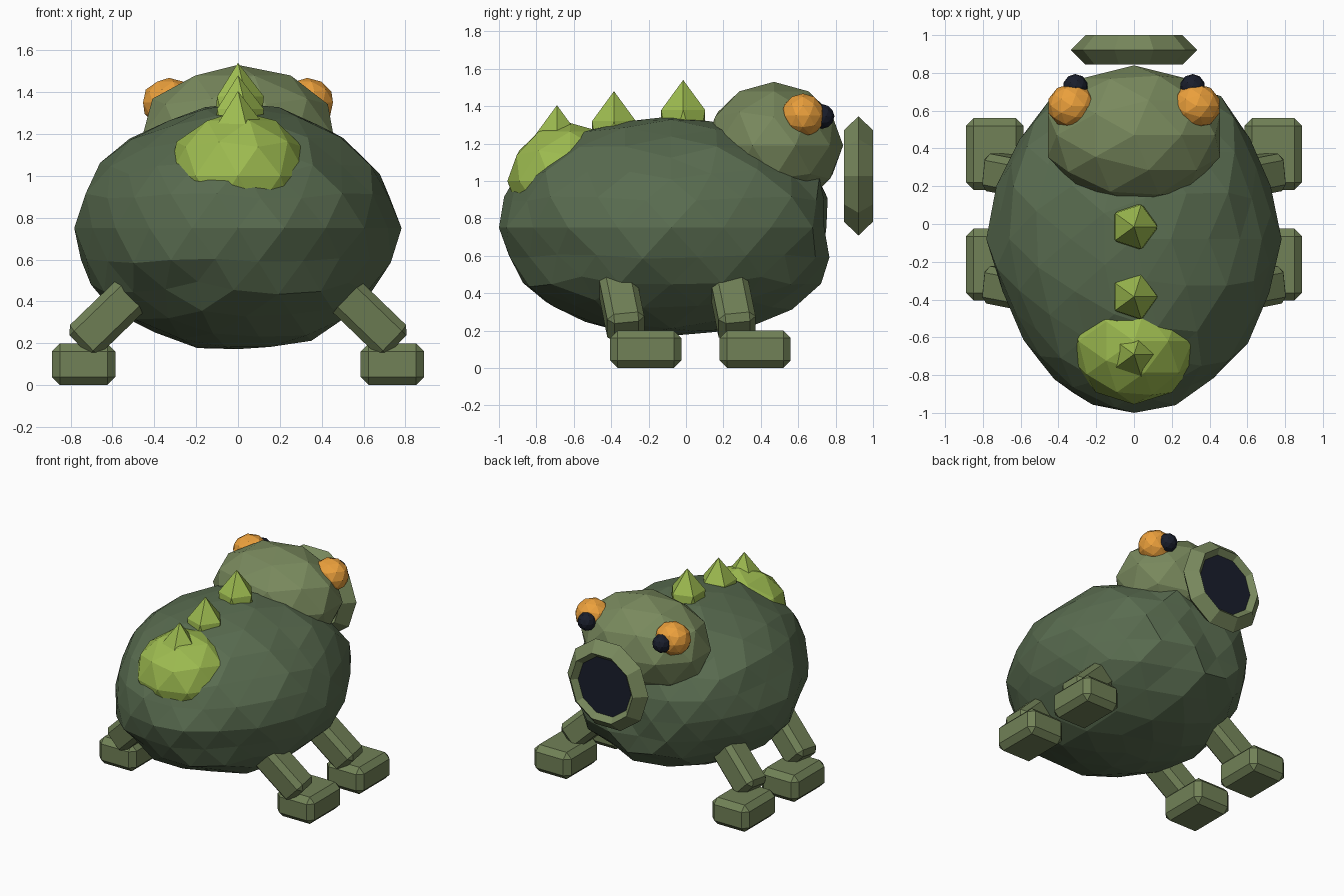
import bpy, bmesh, math, random
from mathutils import Vector

if "Cube" in bpy.data.objects:
    bpy.data.objects.remove(bpy.data.objects["Cube"])

random.seed(4)

def mat(name, rgb):
    m = bpy.data.materials.new(name)
    m.diffuse_color = (*rgb, 1)
    m.use_nodes = True
    m.node_tree.nodes["Principled BSDF"].inputs["Base Color"].default_value = m.diffuse_color
    return m

BODY = mat("dark_green", (0.10, 0.15, 0.08))
SKIN = mat("olive_green", (0.19, 0.25, 0.11))
LIMB = mat("leg_green", (0.165, 0.22, 0.095))
LIME = mat("lime", (0.34, 0.50, 0.08))
AMBER = mat("amber", (0.83, 0.35, 0.045))
DARK = mat("near_black", (0.010, 0.013, 0.025))

def finish(name, bm, material, loc=(0, 0, 0), rot=(0, 0, 0)):
    me = bpy.data.meshes.new(name)
    bmesh.ops.recalc_face_normals(bm, faces=bm.faces)
    bm.to_mesh(me)
    bm.free()
    me.materials.append(material)
    ob = bpy.data.objects.new(name, me)
    ob.location, ob.rotation_euler = loc, rot
    bpy.context.collection.objects.link(ob)
    return ob

def ball(name, loc, radii, material, sub=2):
    bm = bmesh.new()
    bmesh.ops.create_icosphere(bm, subdivisions=sub, radius=1)
    bmesh.ops.scale(bm, vec=radii, verts=bm.verts)
    return finish(name, bm, material, loc)

def block(name, loc, size, material, bevel, rot=(0, 0, 0)):
    bm = bmesh.new()
    bmesh.ops.create_cube(bm, size=1)
    bmesh.ops.scale(bm, vec=size, verts=bm.verts)
    ob = finish(name, bm, material, loc, rot)
    mod = ob.modifiers.new("chamfer", 'BEVEL')
    mod.width, mod.segments = bevel, 1
    return ob

# Rough egg-shaped body: jittered, narrower behind, blunt in front
bm = bmesh.new()
bmesh.ops.create_icosphere(bm, subdivisions=3, radius=1)
for v in bm.verts:
    d = v.co.copy()
    k = 1 if d.y < -0.99 else random.uniform(0.965, 1.025)
    taper = 1 - 0.08 * max(0, -d.y)
    v.co = Vector((d.x * 0.77 * taper, d.y * 0.92, d.z * 0.59)) * k
    v.co.y = min(v.co.y, 0.85 - random.uniform(0, 0.04))
finish("body", bm, BODY, (0, -0.08, 0.75))

# Head, back patch and spikes
ball("head", (0, 0.47, 1.19), (0.48, 0.37, 0.34), SKIN)
ball("back_patch", (0, -0.62, 1.0), (0.345, 0.335, 0.31), LIME)
for i, (y, z) in enumerate([(-0.015, 1.25), (-0.385, 1.19), (-0.69, 1.115)]):
    ball(f"back_spike_{i + 1}", (0, y, z), (0.138, 0.138, 0.29), LIME, 1)

# Eyes and legs, mirrored
for s, side in ((-1, "left"), (1, "right")):
    ball(f"{side}_eye", (s * 0.33, 0.625, 1.35), (0.13, 0.118, 0.118), AMBER)
    ball(f"{side}_pupil", (s * 0.31, 0.728, 1.345), (0.066,) * 3, DARK)
    for end, fy, ly in (("front", 0.37, 0.25), ("back", -0.215, -0.345)):
        block(f"{end}_{side}_foot", (s * 0.737, fy, 0.1),
              (0.305, 0.38, 0.2), LIMB, 0.04)
        block(f"{end}_{side}_leg", (s * 0.61, ly, 0.335), (0.2, 0.2, 0.40),
              LIMB, 0.035, (math.radians(8), -s * math.radians(46), 0))

# Mouth: ten-sided ring with a diamond section, floating before the head
bm = bmesh.new()
rings = []
for i in range(10):
    a = math.tau * i / 10
    rings.append([bm.verts.new((r * math.cos(a), y, r * math.sin(a)))
                  for r, y in ((0.335, 0), (0.257, 0.078), (0.18, 0), (0.257, -0.078))])
for i in range(10):
    p, q = rings[i], rings[(i + 1) % 10]
    for j in range(4):
        k = (j + 1) % 4
        bm.faces.new((p[j], p[k], q[k], q[j]))
finish("mouth_ring", bm, SKIN, (0, 0.922, 1.027))

# Dark mouth opening
bm = bmesh.new()
bmesh.ops.create_cone(bm, cap_ends=True, segments=10, radius1=0.22,
                      radius2=0.22, depth=0.07)
finish("mouth_opening", bm, DARK, (0, 0.927, 1.027), (math.pi / 2, math.pi / 2, 0))
